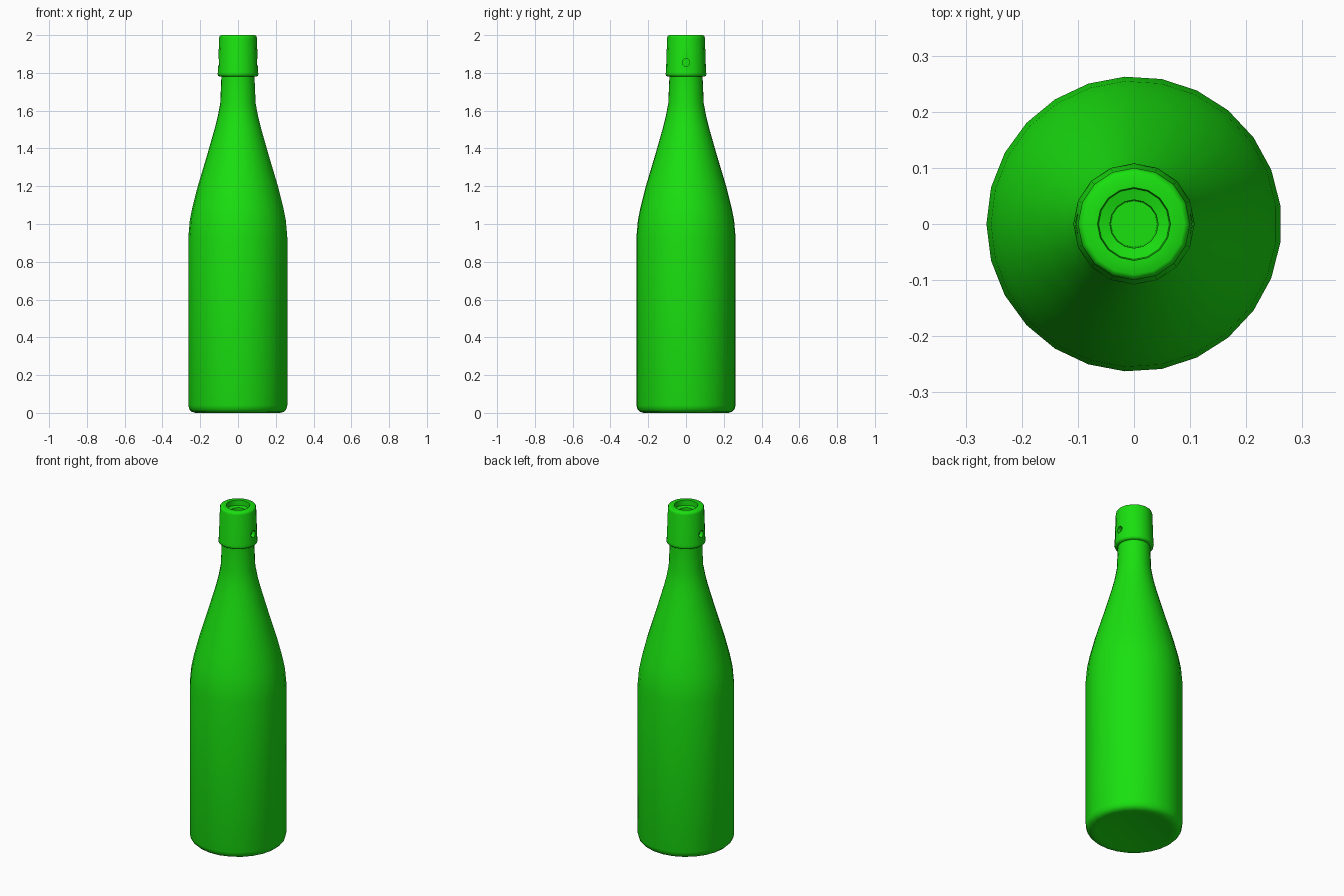
import bpy
from math import pi, sin, cos, radians

if "Cube" in bpy.data.objects:
    bpy.data.objects.remove(bpy.data.objects["Cube"])

green = bpy.data.materials.new("green_glass")
green.diffuse_color = (0.01, 0.75, 0.005, 1)
green.use_nodes = True
green.node_tree.nodes["Principled BSDF"].inputs["Base Color"].default_value = green.diffuse_color


def lathe(name, profile, sides, start=0.0):
    """Revolve (radius, z) points round z; radius 0 becomes a single pole."""
    verts, faces, rings = [], [], []
    for r, z in profile:
        n = sides if r > 0 else 1
        rings.append(range(len(verts), len(verts) + n))
        verts += [(r * cos(start + 2 * pi * i / sides), r * sin(start + 2 * pi * i / sides), z)
                  for i in range(n)]
    for a, b in zip(rings, rings[1:]):
        for i in range(sides):
            j = (i + 1) % sides
            quad = [a[i % len(a)], a[j % len(a)], b[j % len(b)], b[i % len(b)]]
            faces.append(list(dict.fromkeys(quad)))
    mesh = bpy.data.meshes.new(name)
    mesh.from_pydata(verts, [], faces)
    mesh.materials.append(green)
    obj = bpy.data.objects.new(name, mesh)
    bpy.context.collection.objects.link(obj)
    return obj


def smooth(obj, angle):
    bpy.ops.object.select_all(action='DESELECT')
    obj.select_set(True)
    bpy.context.view_layer.objects.active = obj
    bpy.ops.object.shade_smooth_by_angle(angle=radians(angle))


# Bottle body: shallow hollow base, straight wall, long shoulder, neck
body = lathe("bottle_body", [
    (0, 0.02), (0.12, 0.015), (0.20, 0.004), (0.225, 0), (0.245, 0.006), (0.257, 0.018),
    (0.263, 0.04), (0.263, 0.93), (0.255, 1.02), (0.241, 1.09), (0.213, 1.2),
    (0.165, 1.36), (0.122, 1.51), (0.107, 1.57), (0.094, 1.64), (0.088, 1.78), (0.088, 1.80)],
    25, radians(7.2))
smooth(body, 60)

# Lip: collar with a stepped mouth recess
lip = lathe("bottle_lip", [
    (0, 1.78), (0.095, 1.78), (0.105, 1.785), (0.108, 1.795), (0.106, 1.805), (0.100, 1.985),
    (0.097, 1.996), (0.090, 2.0), (0.065, 2.0), (0.063, 1.97), (0.043, 1.965),
    (0.041, 1.85), (0, 1.85)], 16)

# Clip sockets drilled into both sides of the lip
for side in (-1, 1):
    bpy.ops.mesh.primitive_cylinder_add(vertices=16, radius=0.02, depth=0.06,
                                        location=(side * 0.11, 0, 1.855),
                                        rotation=(0, pi / 2, 0))
    cutter = bpy.context.object
    cutter.name = "socket_cutter"
    cutter.data.materials.append(green)
    cutter.hide_render = True
    cutter.hide_set(True)
    mod = lip.modifiers.new("socket", 'BOOLEAN')
    mod.operation = 'DIFFERENCE'
    mod.solver = 'EXACT'
    mod.object = cutter
smooth(lip, 50)
